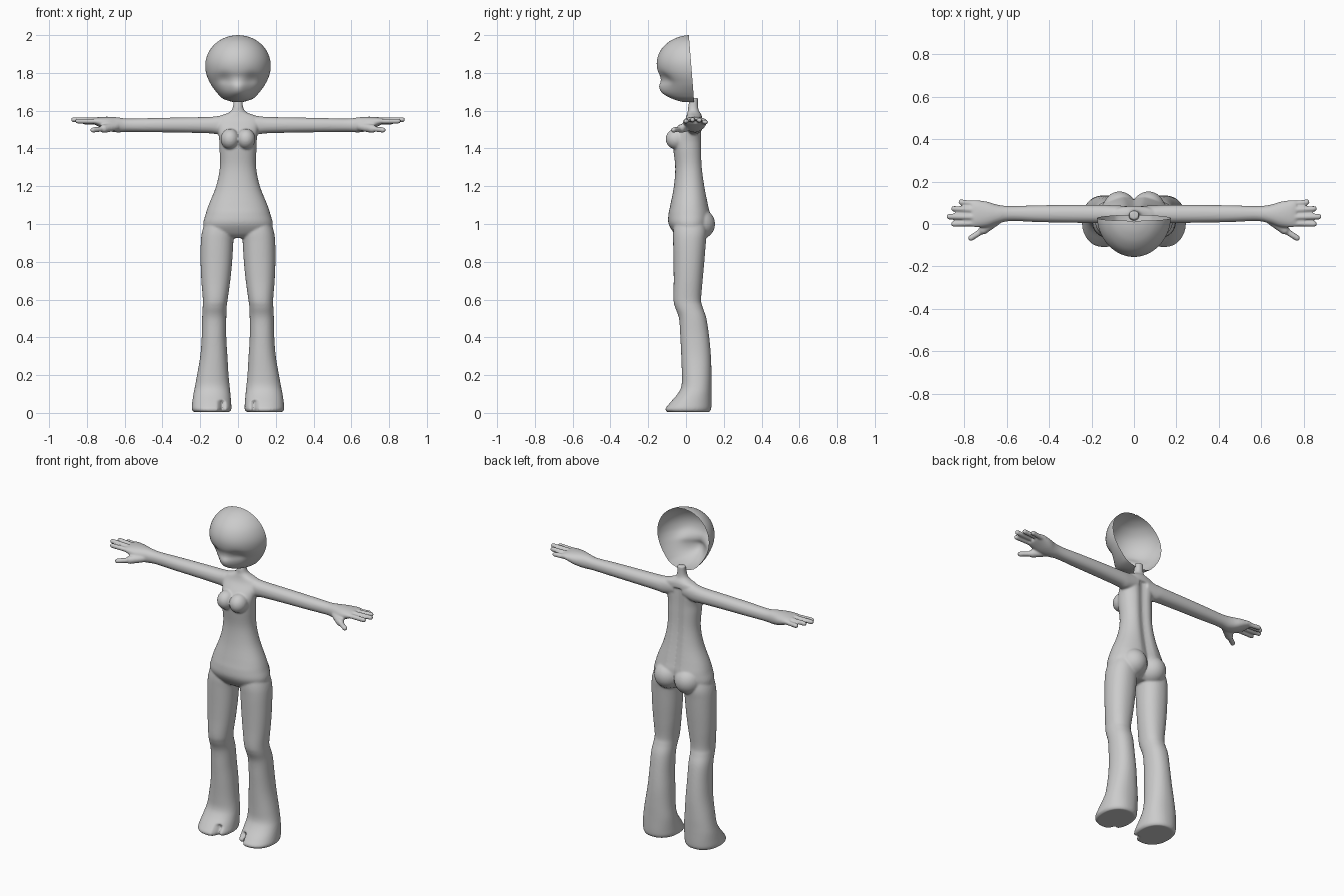
import bpy, bmesh, math
from mathutils import Vector, Matrix

if "Cube" in bpy.data.objects:
    bpy.data.objects.remove(bpy.data.objects["Cube"])

skin = bpy.data.materials.new("plain grey")
skin.diffuse_color = (0.6, 0.6, 0.6, 1)
skin.use_nodes = True
skin.node_tree.nodes["Principled BSDF"].inputs["Base Color"].default_value = skin.diffuse_color


def spline(rows, steps=5):
    """Catmull-Rom interpolation through the section rows."""
    out = []
    for i in range(len(rows) - 1):
        p = [rows[max(i - 1, 0)], rows[i], rows[i + 1], rows[min(i + 2, len(rows) - 1)]]
        for s in range(steps):
            t = s / steps
            out.append([0.5 * (2 * b + (c - a) * t + (2 * a - 5 * b + 4 * c - d) * t * t
                               + (3 * b - a - 3 * c + d) * t ** 3) for a, b, c, d in zip(*p)])
    return out + [list(rows[-1])]


def loft(bm, rows, along, power=2.2, n=48):
    """Closed skin; row = position, min a, max a, min b, max b."""
    rings = []
    for pos, a0, a1, b0, b1 in spline(rows):
        ring = []
        for k in range(n):
            c, s = math.cos(2 * math.pi * k / n), math.sin(2 * math.pi * k / n)
            a = (a0 + a1) / 2 + (a1 - a0) / 2 * math.copysign(abs(c) ** (2 / power), c)
            b = (b0 + b1) / 2 + (b1 - b0) / 2 * math.copysign(abs(s) ** (2 / power), s)
            ring.append(bm.verts.new((a, b, pos) if along == 'z' else (pos, a, b)))
        rings.append(ring)
    for r, q in zip(rings, rings[1:]):
        for k in range(n):
            bm.faces.new((r[k], r[(k + 1) % n], q[(k + 1) % n], q[k]))
    bm.faces.new(rings[0][::-1])
    bm.faces.new(rings[-1])
    return [v for r in rings for v in r]


def ellipsoid(bm, centre, size):
    m = Matrix.Translation(centre) @ Matrix.Diagonal((*size, 1))
    bmesh.ops.create_uvsphere(bm, u_segments=32, v_segments=20, radius=1, matrix=m)


def capsule(bm, start, end, r):
    start, d = Vector(start), Vector(end) - Vector(start)
    rot = d.to_track_quat('Z', 'Y')
    for v in bmesh.ops.create_uvsphere(bm, u_segments=16, v_segments=11, radius=r)['verts']:
        if v.co.z > 0:
            v.co.z += d.length
        v.co = start + rot @ v.co


def finish(name, bm):
    bmesh.ops.recalc_face_normals(bm, faces=bm.faces)
    me = bpy.data.meshes.new(name)
    bm.to_mesh(me)
    bm.free()
    me.materials.append(skin)
    me.polygons.foreach_set("use_smooth", [True] * len(me.polygons))
    ob = bpy.data.objects.new(name, me)
    bpy.context.collection.objects.link(ob)
    return ob


body = bmesh.new()

# limbs of one side, mirrored afterwards
leg = [(0.005, .045, .235, -.10, .125), (0.02, .035, .245, -.11, .133), (0.05, .036, .243, -.088, .135),
       (0.10, .04, .236, -.045, .135), (0.14, .044, .228, -.025, .135), (0.2, .05, .217, -.022, .135),
       (0.3, .056, .2, -.025, .132), (0.4, .062, .192, -.03, .123), (0.5, .062, .19, -.037, .108),
       (0.56, .06, .187, -.058, .088), (0.6, .055, .186, -.066, .08), (0.7, .041, .194, -.065, .088),
       (0.8, .031, .198, -.066, .097), (0.9, .025, .197, -.068, .105), (0.96, .02, .19, -.068, .11),
       (1.02, .03, .17, -.06, .1)]
for v in loft(body, leg, 'z'):
    if v.co.z < 0.06 and v.co.y < -0.03:            # gap beside the big toe
        v.co.y += 0.035 * math.exp(-((v.co.x - 0.085) / 0.012) ** 2)
arm = [(0.03, .005, .085, 1.49, 1.575), (0.1, .002, .088, 1.475, 1.572), (0.15, .004, .09, 1.48, 1.567),
       (0.3, .006, .09, 1.484, 1.564), (0.45, .009, .088, 1.486, 1.561), (0.58, .014, .085, 1.488, 1.558),
       (0.64, .002, .09, 1.485, 1.565), (0.69, -.014, .105, 1.495, 1.568), (0.74, -.016, .112, 1.517, 1.566),
       (0.765, -.012, .11, 1.53, 1.56)]
loft(body, arm, 'x')
# fingers and thumb
for y0, y1, tip, z in ((.094, .103, .815, 1.538), (.066, .072, .85, 1.548),
                       (.032, .035, .872, 1.55), (.002, .0, .85, 1.543)):
    capsule(body, (.74, y0, z), (tip, y1, z + .002), .0135)
capsule(body, (.65, .015, 1.515), (.71, -.027, 1.505), .023)
capsule(body, (.70, -.022, 1.505), (.768, -.066, 1.498), .0145)
# buttock and breast
ellipsoid(body, (.068, .062, 1.0), (.082, .092, .085))
ellipsoid(body, (.042, -.05, 1.45), (.05, .058, .055))
bmesh.ops.mirror(body, geom=body.verts[:] + body.edges[:] + body.faces[:], axis='X', merge_dist=-1)

# torso and neck
torso = [(z, -w, w, y0, y1) for z, w, y0, y1 in (
    (.925, .1, -.03, .08), (.95, .17, -.062, .11), (1.0, .184, -.092, .13), (1.05, .172, -.093, .132),
    (1.1, .156, -.083, .122), (1.2, .116, -.064, .104), (1.3, .096, -.057, .092), (1.4, .098, -.068, .088),
    (1.45, .1, -.072, .087), (1.5, .108, -.045, .087), (1.545, .118, -.01, .086), (1.57, .1, .002, .084),
    (1.585, .06, .006, .078), (1.6, .036, .01, .068), (1.625, .026, .012, .064), (1.668, .023, .022, .064))]
for v in loft(body, torso, 'z'):
    if v.co.y > 0.05 and v.co.z < 1.54:             # spine groove
        v.co.y -= 0.018 * math.exp(-(v.co.x / 0.03) ** 2)
body_ob = finish("body", body)
rm = body_ob.modifiers.new("blend", 'REMESH')
rm.mode, rm.voxel_size, rm.use_smooth_shade = 'VOXEL', 0.0055, True
sm = body_ob.modifiers.new("soften", 'SMOOTH')
sm.factor, sm.iterations = 0.5, 7

# head: open-backed shell; row = height, half width, front depth, muzzle bulge
head = bmesh.new()
rows = [(1.645, .022, -.01, 0), (1.652, .05, -.04, 0), (1.665, .082, -.072, .005), (1.685, .103, -.095, .02),
        (1.705, .12, -.106, .029), (1.73, .138, -.112, .03), (1.755, .152, -.12, .014), (1.78, .163, -.134, .002),
        (1.81, .171, -.149, 0), (1.85, .173, -.155, 0), (1.89, .164, -.148, 0), (1.93, .143, -.127, 0),
        (1.965, .108, -.09, 0), (1.985, .072, -.052, 0), (1.995, .04, -.02, 0), (2.0, .004, .01, 0)]
N, grid = 48, []
for z, w, f, m in spline(rows, 3):
    back = 0.015 + (2.0 - z) * 0.08
    line = []
    for k in range(N + 1):
        t = math.pi * k / N
        x = w * math.cos(t)
        y = back + (f - back) * math.sin(t) ** 1.08 - m * math.exp(-(x / 0.05) ** 2)
        y += 0.012 * math.exp(-((abs(x) - .075) / .035) ** 2 - ((z - 1.77) / .03) ** 2)   # eye hollows
        line.append(head.verts.new((x, y, z)))
    grid.append(line)
for r, q in zip(grid, grid[1:]):
    for k in range(N):
        head.faces.new((r[k], q[k], q[k + 1], r[k + 1]))
head.faces.new(grid[0])
finish("head", head)
